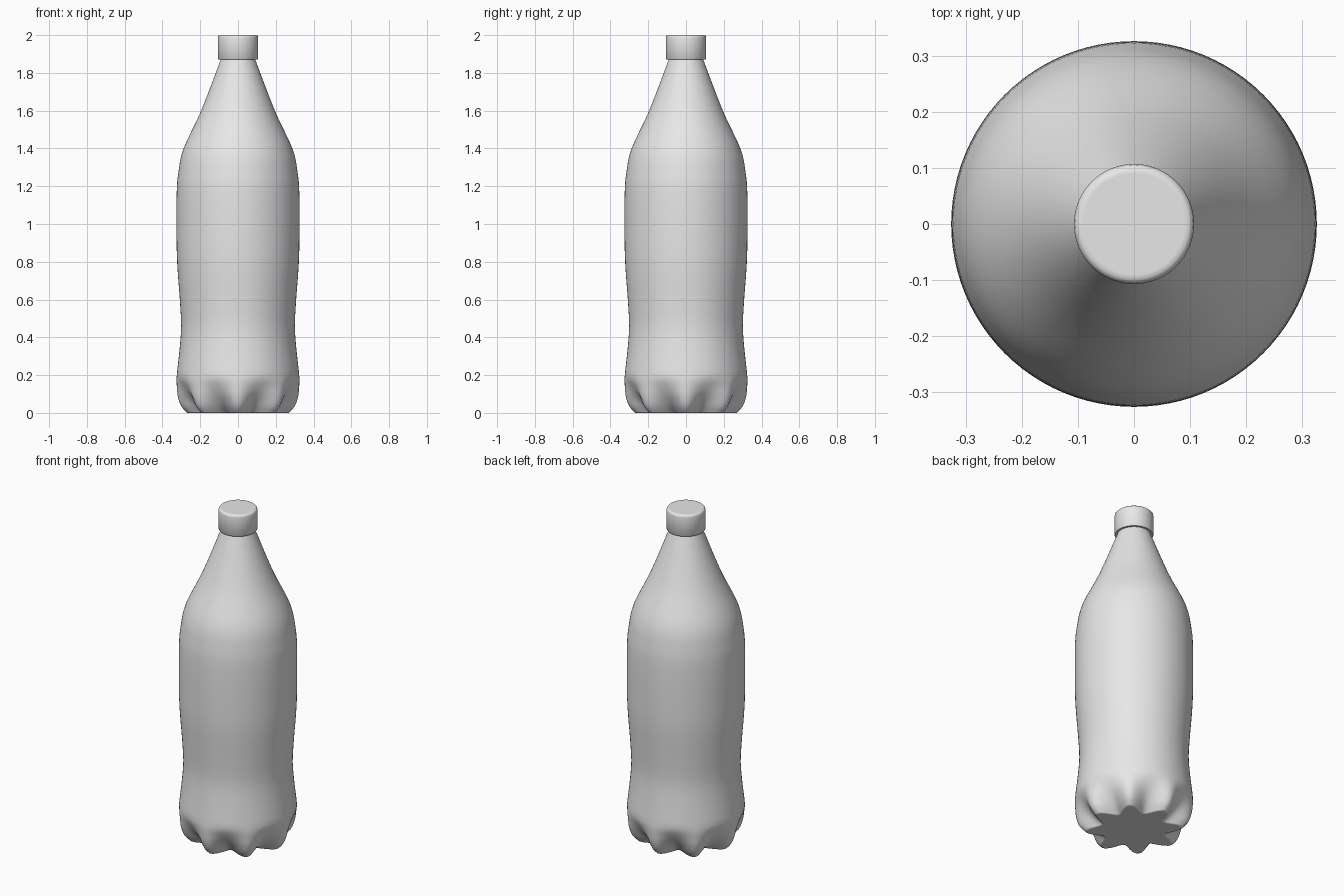
import bpy, bmesh, math

cube = bpy.data.objects.get("Cube")
if cube:
    bpy.data.objects.remove(cube)

SIDES = 96
FEET = 8

grey = bpy.data.materials.new("light grey plastic")
grey.use_nodes = True
grey.diffuse_color = (0.8, 0.8, 0.8, 1)
grey.node_tree.nodes["Principled BSDF"].inputs["Base Color"].default_value = (0.8, 0.8, 0.8, 1)


def smooth_profile(points, steps=4):
    """Catmull-Rom curve through (radius, height) points."""
    pts = [points[0]] + points + [points[-1]]
    out = []
    for a, b, c, d in zip(pts, pts[1:], pts[2:], pts[3:]):
        for i in range(steps):
            t = i / steps
            out.append(tuple(
                0.5 * (2*q + (r-p)*t + (2*p - 5*q + 4*r - s)*t*t + (3*q - p - 3*r + s)*t**3)
                for p, q, r, s in zip(a, b, c, d)))
    return out + [points[-1]]


def lathe(name, profile, shape, angle):
    """Revolve a profile, with the radius adjusted by shape(radius, z, theta)."""
    bm = bmesh.new()
    rings = []
    for r, z in profile:
        ring = []
        for i in range(SIDES):
            th = 2 * math.pi * i / SIDES
            rr = shape(r, z, th)
            ring.append(bm.verts.new((rr * math.cos(th), rr * math.sin(th), z)))
        rings.append(ring)
    for low, high in zip(rings, rings[1:]):
        for i in range(SIDES):
            j = (i + 1) % SIDES
            bm.faces.new((low[i], low[j], high[j], high[i]))
    bm.faces.new(rings[0][::-1])
    bm.faces.new(rings[-1])
    mesh = bpy.data.meshes.new(name)
    bm.to_mesh(mesh)
    bm.free()
    mesh.materials.append(grey)
    obj = bpy.data.objects.new(name, mesh)
    bpy.context.collection.objects.link(obj)
    bpy.ops.object.select_all(action='DESELECT')
    obj.select_set(True)
    bpy.context.view_layer.objects.active = obj
    bpy.ops.object.shade_smooth_by_angle(angle=math.radians(angle))
    return obj


def footed(r, z, th):
    """Press rounded grooves between the feet, fading out up the wall."""
    t = max(0.0, 1 - z / 0.2)
    depth = 0.34 * t ** 1.4
    groove = (0.5 - 0.5 * math.cos(FEET * th)) ** 0.9
    return r * (1 - depth * groove)


# Bottle body: flat base, feet, waist, straight wall, shoulder and neck
wall = smooth_profile([
    (0.268, 0.0), (0.300, 0.035), (0.318, 0.085), (0.324, 0.14), (0.324, 0.2),
    (0.309, 0.34), (0.301, 0.46), (0.308, 0.6), (0.320, 0.76), (0.325, 0.9),
    (0.325, 1.15), (0.316, 1.27), (0.288, 1.4), (0.195, 1.6), (0.088, 1.88)])
lathe("bottle_body", [(0.12, 0.0), (0.255, 0.0)] + wall, footed, 60)

# Screw cap with softened rims
lathe("cap", [(0.08, 1.87), (0.104, 1.87), (0.107, 1.874), (0.107, 1.985),
              (0.105, 1.994), (0.098, 2.0), (0.09, 2.0)],
      lambda r, z, th: r, 50)
